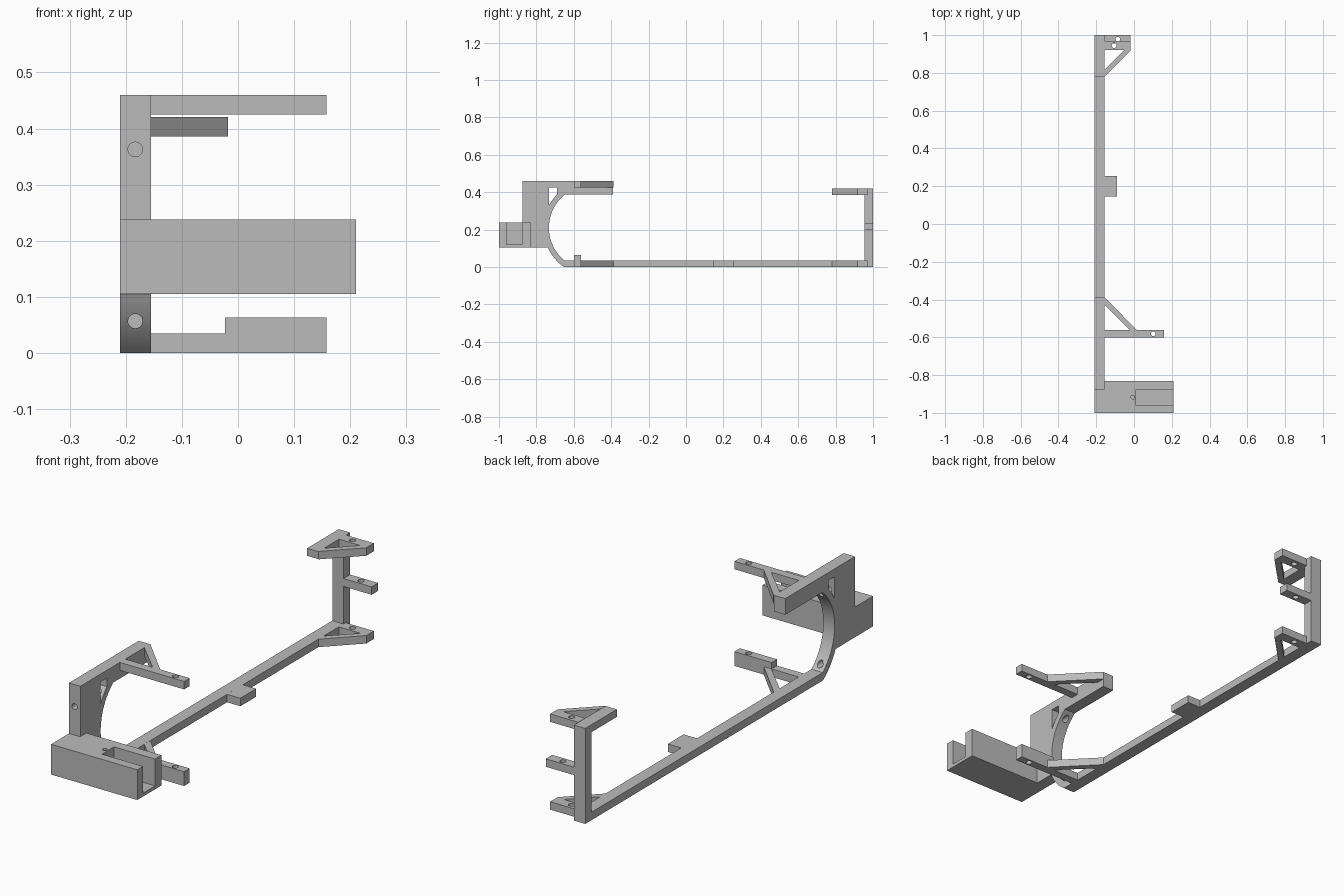
import bpy
import bmesh
from math import cos, sin, radians
from mathutils import Vector

if "Cube" in bpy.data.objects:
    bpy.data.objects.remove(bpy.data.objects["Cube"])

# Single plain grey
GREY = (0.5, 0.5, 0.5, 1)
grey = bpy.data.materials.new("plain_grey")
grey.use_nodes = True
grey.diffuse_color = GREY
grey.node_tree.nodes["Principled BSDF"].inputs["Base Color"].default_value = GREY


def prism(name, pts, axis, lo, hi):
    """Extrude a 2D outline along an axis: x takes (y, z), y takes (x, z), z takes (x, y)."""
    def place(p, t):
        return {"x": (t, p[0], p[1]), "y": (p[0], t, p[1]), "z": (p[0], p[1], t)}[axis]
    bm = bmesh.new()
    face = bm.faces.new([bm.verts.new(place(p, lo)) for p in pts])
    ext = bmesh.ops.extrude_face_region(bm, geom=[face])
    moved = [g for g in ext["geom"] if isinstance(g, bmesh.types.BMVert)]
    shift = Vector(place((0, 0), hi - lo))
    bmesh.ops.translate(bm, verts=moved, vec=shift)
    bmesh.ops.recalc_face_normals(bm, faces=bm.faces)
    mesh = bpy.data.meshes.new(name)
    bm.to_mesh(mesh)
    bm.free()
    mesh.materials.append(grey)
    obj = bpy.data.objects.new(name, mesh)
    bpy.context.collection.objects.link(obj)
    return obj


def box(name, x, y, z):
    return prism(name, [(x[0], y[0]), (x[1], y[0]), (x[1], y[1]), (x[0], y[1])], "z", *z)


def arc(center, r, start, end, n=24):
    angles = [radians(start + (end - start) * i / n) for i in range(n + 1)]
    return [(center[0] + r * cos(a), center[1] + r * sin(a)) for a in angles]


def hole(center, r, axis, lo, hi):
    return prism("hole_cutter", arc(center, r, 0, 345, 23), axis, lo, hi)


def cut(obj, *cutters):
    """Subtract the cutters, bake the result and discard the cutters."""
    for c in cutters:
        c.hide_render = True
        mod = obj.modifiers.new("cut", "BOOLEAN")
        mod.operation = "DIFFERENCE"
        mod.solver = "EXACT"
        mod.object = c
    deps = bpy.context.evaluated_depsgraph_get()
    mesh = bpy.data.meshes.new_from_object(obj.evaluated_get(deps))
    obj.modifiers.clear()
    obj.data = mesh
    for c in cutters:
        bpy.data.objects.remove(c)


# Shared measurements
LEFT, RAIL = -0.21, -0.155
THICK = 0.035
RING, R_OUT, R_IN = (-0.506, 0.21), 0.256, 0.227

# Side frame: front plate, curved web, long rail, rear post and upper rails
profile = [(-0.39, 0.46), (-0.875, 0.46), (-0.875, 0.105)]
profile += arc(RING, R_OUT, 204.3, 235.1, 12)
profile += [(1, 0), (1, 0.42), (0.78, 0.42), (0.78, 0.387), (0.955, 0.387), (0.955, THICK)]
profile += arc(RING, R_IN, 230.4, 128, 36)
profile += [(-0.39, 0.389)]
frame = prism("side_frame", profile, "x", LEFT, RAIL)
window = prism("window_cutter", [(-0.733, 0.425), (-0.69, 0.425)] + arc(RING, R_OUT, 136, 152.5, 8),
               "x", LEFT - 0.1, RAIL + 0.1)
screw_holes = [hole((-0.183, z), 0.013, "y", -1, -0.5) for z in (0.363, 0.057)]
cut(frame, window, *screw_holes)

# Front brackets: arm with a diagonal brace, upper and lower
front_outline = [(RAIL, -0.6), (0.158, -0.6), (0.158, -0.562), (0.015, -0.562), (RAIL, -0.388),
                 (RAIL, -0.43), (-0.022, -0.562), (RAIL, -0.562)]
for name, z in (("upper_front_bracket", 0.425), ("lower_front_bracket", 0)):
    bracket = prism(name, front_outline, "z", z, z + THICK)
    cut(bracket, hole((0.102, -0.581), 0.013, "z", z - 0.1, z + 0.1))

# Raised pad on the lower front arm
pad = box("lower_arm_pad", (-0.023, 0.158), (-0.6, -0.562), (THICK, 0.063))
cut(pad, hole((0.102, -0.581), 0.013, "z", 0, 0.1))

# Rear brackets
rear_outline = [(RAIL, 0.78), (-0.018, 0.918), (-0.018, 0.97), (RAIL, 0.97),
                (RAIL, 0.922), (-0.05, 0.922), (RAIL, 0.817)]
for name, z in (("upper_rear_bracket", 0.386), ("lower_rear_bracket", 0)):
    bracket = prism(name, rear_outline, "z", z, z + THICK)
    cut(bracket, hole((-0.105, 0.945), 0.013, "z", z - 0.1, z + 0.1))

# Middle rear arm
arm = box("middle_rear_arm", (RAIL, -0.018), (0.955, 1), (0.2, 0.235))
cut(arm, hole((-0.086, 0.978), 0.013, "z", 0.1, 0.3))

# Tab on the long rail
box("rail_tab", (RAIL, -0.09), (0.145, 0.255), (0, THICK))

# Front block with an open slot and a small blind hole
block = box("front_block", (LEFT, 0.21), (-1, -0.832), (0.105, 0.238))
slot = box("slot_cutter", (0.01, 0.3), (-0.96, -0.876), (0.12, 0.3))
cut(block, slot, hole((-0.006, -0.917), 0.01, "z", 0.12, 0.3))

# Smooth the curved surfaces, keep edges sharp
for obj in bpy.context.scene.objects:
    obj.select_set(obj.type == "MESH")
bpy.context.view_layer.objects.active = frame
bpy.ops.object.shade_smooth_by_angle(angle=radians(30))
